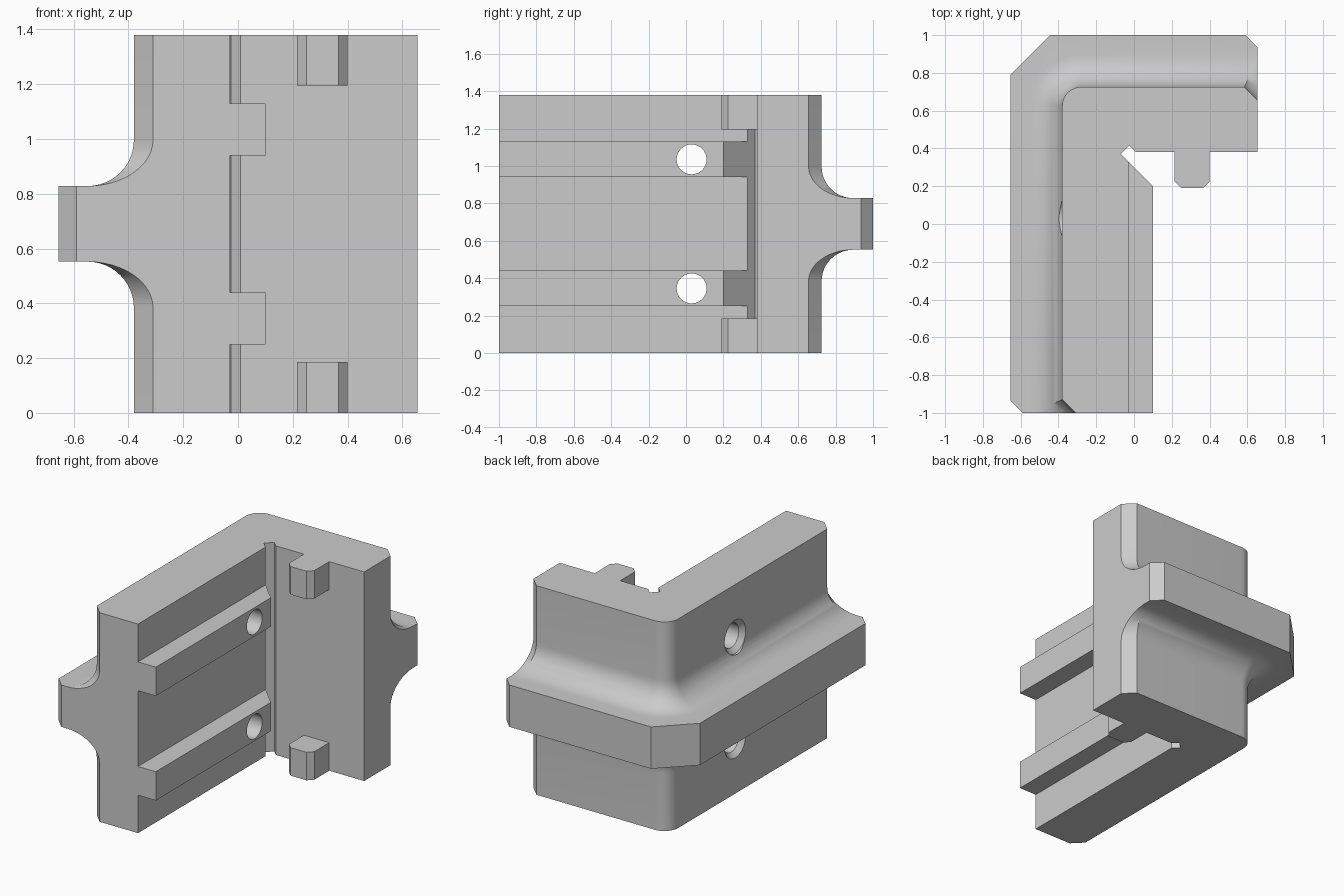
import bpy, bmesh, math

cube = bpy.data.objects.get("Cube")
if cube:
    bpy.data.objects.remove(cube)

H = 1.38          # total height
R = 0.169         # fillet between wall and flange
FLANGE_Z = 0.552  # underside of flange
CORNER = 0.10     # outer corner radius of the wall
SEG = 12

grey = bpy.data.materials.new("plain grey")
grey.use_nodes = True
grey.diffuse_color = (0.6, 0.6, 0.6, 1)
grey.node_tree.nodes["Principled BSDF"].inputs["Base Color"].default_value = (0.6, 0.6, 0.6, 1)


def loft(name, rings):
    """Closed solid through rings of equal point count."""
    bm = bmesh.new()
    loops = [[bm.verts.new(p) for p in ring] for ring in rings]
    for a, b in zip(loops, loops[1:]):
        for i in range(len(a)):
            j = (i + 1) % len(a)
            bm.faces.new((a[i], a[j], b[j], b[i]))
    bm.faces.new(loops[0])
    bm.faces.new(loops[-1])
    bmesh.ops.remove_doubles(bm, verts=bm.verts, dist=0.0006)
    bmesh.ops.dissolve_limit(bm, angle_limit=math.radians(0.2),
                             verts=bm.verts, edges=bm.edges)
    bmesh.ops.recalc_face_normals(bm, faces=bm.faces)
    mesh = bpy.data.meshes.new(name)
    bm.to_mesh(mesh)
    bm.free()
    mesh.materials.append(grey)
    obj = bpy.data.objects.new(name, mesh)
    bpy.context.collection.objects.link(obj)
    return obj


def prism(name, outline, z0, z1):
    return loft(name, [[(x, y, z) for x, y in outline] for z in (z0, z1)])


def combine(target, tool, operation):
    mod = target.modifiers.new(operation.lower(), 'BOOLEAN')
    mod.operation = operation
    mod.solver = 'EXACT'
    mod.object = tool
    bpy.context.view_layer.objects.active = target
    bpy.ops.object.modifier_apply(modifier=mod.name)
    bpy.data.objects.remove(tool)


# Inner side of the angle, with the relief groove in the corner
inner = [(-0.03, -1), (-0.03, 0.33), (-0.07, 0.37), (-0.025, 0.415),
         (0.01, 0.38), (0.655, 0.38)]


def wall_outline(d):
    """Angle outline with its outer side pushed out by d."""
    k, s = math.tan(math.pi / 8) * d, math.sqrt(2) * d
    pts = inner + [(0.655, 0.655 + s), (0.585 + k, 0.725 + d)]
    for i in range(SEG + 1):
        a = math.pi / 2 * (1 + i / SEG)
        pts.append((-0.38 + CORNER + (CORNER + d) * math.cos(a),
                    0.725 - CORNER + (CORNER + d) * math.sin(a)))
    return pts + [(-0.38 - d, -0.93 - k), (-0.31 - s, -1)]


def flange_outline():
    pts = inner + [(0.655, 0.935), (0.59, 1)]
    for i in range(SEG + 1):
        t = 0.21 * i / SEG
        pts.append((-0.445 - t, 1 - t))
    return pts + [(-0.655, -0.935), (-0.59, -1)]


# Bracket body: lower half rings, then the same rings mirrored upward
half = [(0, wall_outline(0))]
for i in range(SEG + 1):
    t = math.pi / 2 * i / SEG
    half.append((FLANGE_Z - R + R * math.sin(t), wall_outline(R * (1 - math.cos(t)))))
half.append((FLANGE_Z, flange_outline()))
levels = half + [(H - z, o) for z, o in reversed(half)]
body = loft("angle_bracket", [[(x, y, z) for x, y in o] for z, o in levels])

# Guide rails along the inner side wall
rail = [(-0.05, -1), (0.10, -1), (0.10, 0.20), (-0.05, 0.35)]
for z in (0.25, 0.94):
    combine(body, prism("guide_rail", rail, z, z + 0.19), 'UNION')

# Stop tabs at the bottom and top of the back wall
tab = [(0.215, 0.45), (0.215, 0.225), (0.25, 0.19), (0.367, 0.19),
       (0.40, 0.225), (0.40, 0.45)]
for z in (0, H - 0.185):
    combine(body, prism("stop_tab", tab, z, z + 0.185), 'UNION')

# Countersunk screw holes through side wall and rails
for z in (0.345, 1.035):
    rings = []
    for x, r in ((-0.8, 0.11), (-0.38, 0.11), (-0.35, 0.08), (0.3, 0.08)):
        angles = [2 * math.pi * i / 40 for i in range(40)]
        rings.append([(x, 0.03 + r * math.cos(a), z + r * math.sin(a)) for a in angles])
    cutter = loft("hole_cutter", rings)
    cutter.hide_render = True
    combine(body, cutter, 'DIFFERENCE')

bpy.ops.object.select_all(action='DESELECT')
body.select_set(True)
bpy.context.view_layer.objects.active = body
bpy.ops.object.shade_smooth_by_angle(angle=math.radians(30))
